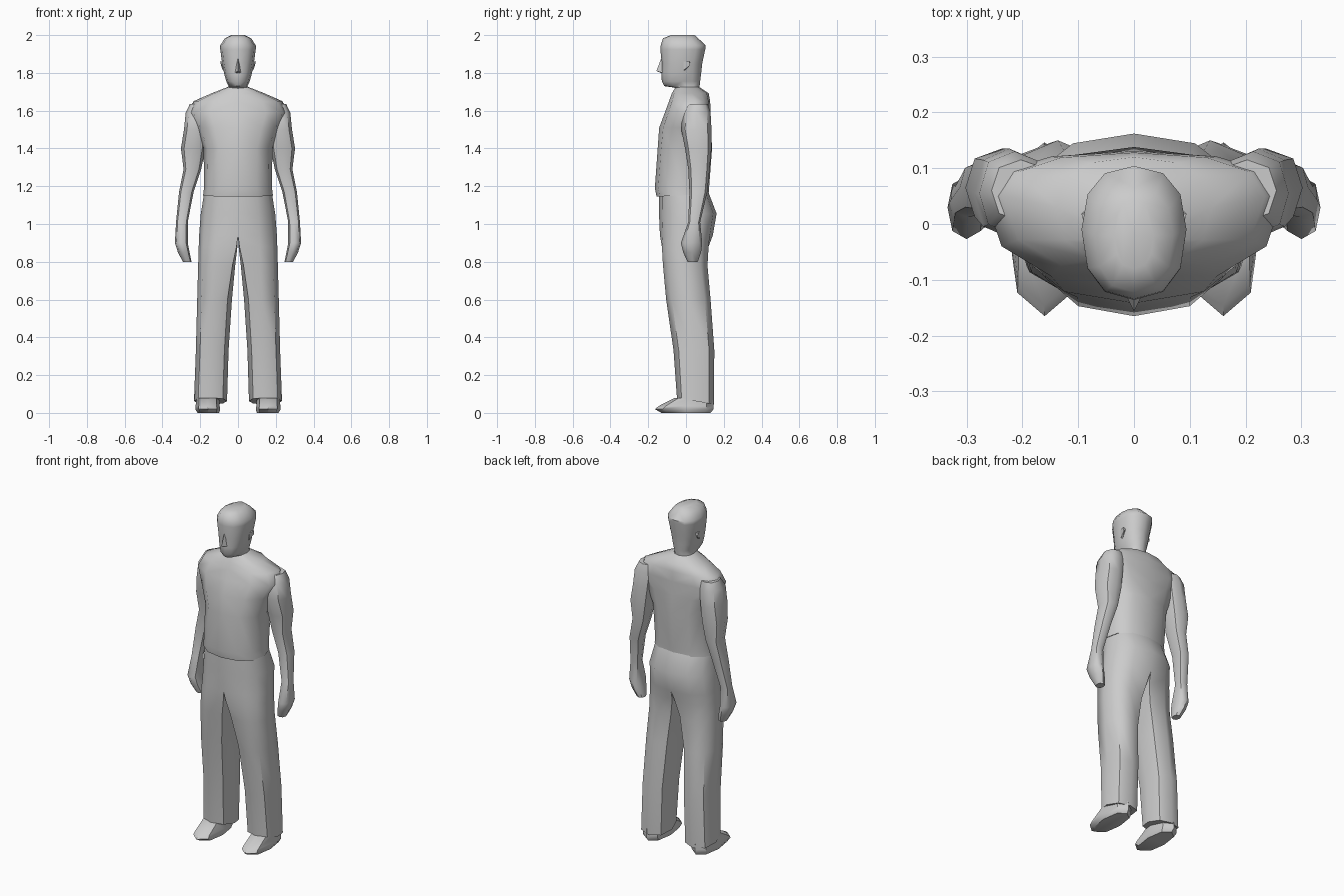
import bpy, bmesh, math
from mathutils import Vector

if "Cube" in bpy.data.objects:
    bpy.data.objects.remove(bpy.data.objects["Cube"])


def ring(x0, x1, y0, y1, z, ym=None, c=1.0, tilt=0.0, p=0.85):
    """Eight-point section. c=0: half section against x0, c=1: full octagon."""
    ym = (y0 + y1) / 2 if ym is None else ym
    spread = math.radians(90 + 45 * c)
    pts = []
    for i in range(7):
        a = (i / 3 - 1) * spread
        co, si = math.cos(a), math.sin(a)
        co = math.copysign(abs(co) ** p if abs(co) > 1e-6 else 0, co)
        si = math.copysign(abs(si) ** p if abs(si) > 1e-6 else 0, si)
        x = x0 + (x1 - x0) * (co + c) / (1 + c)
        y = ym + si * ((y1 - ym) if si > 0 else (ym - y0))
        pts.append(Vector((x, y, z + tilt * (y - y0))))
    pts.append(Vector((x0, ym, z + tilt * (ym - y0))))
    return pts


def finish(name, bm, angle):
    bmesh.ops.recalc_face_normals(bm, faces=bm.faces)
    mesh = bpy.data.meshes.new(name)
    bm.to_mesh(mesh)
    bm.free()
    ob = bpy.data.objects.new(name, mesh)
    bpy.context.collection.objects.link(ob)
    m = ob.modifiers.new("Mirror", 'MIRROR')
    m.use_clip = True
    bpy.ops.object.select_all(action='DESELECT')
    ob.select_set(True)
    bpy.context.view_layer.objects.active = ob
    bpy.ops.object.shade_smooth_by_angle(angle=math.radians(angle))
    return ob


def loft(name, rings, start=True, end=True, angle=50):
    """Skin the sections, open the mirror plane, and mirror across x."""
    bm = bmesh.new()
    vs = [[bm.verts.new(q) for q in r] for r in rings]
    n = len(vs[0])
    for a, b in zip(vs, vs[1:]):
        for i in range(n):
            j = (i + 1) % n
            bm.faces.new((a[i], a[j], b[j], b[i]))
    if start:
        bm.faces.new(vs[0])
    if end:
        bm.faces.new(vs[-1])
    bmesh.ops.recalc_face_normals(bm, faces=bm.faces)
    seam = [f for f in bm.faces if all(abs(v.co.x) < 1e-4 for v in f.verts)]
    bmesh.ops.delete(bm, geom=seam, context='FACES')
    return finish(name, bm, angle)


def hull(name, pts):
    bm = bmesh.new()
    for q in pts:
        bm.verts.new(q)
    bmesh.ops.convex_hull(bm, input=bm.verts)
    return finish(name, bm, 40)


def half(x1, y0, y1, z, ym=None, tilt=0.0):
    return ring(0, x1, y0, y1, z, ym, 0.0, tilt)


# head and neck
loft("head", [
    half(.053, -.055, .07, 1.70),
    half(.054, -.06, .07, 1.722),
    half(.050, -.115, .072, 1.73, 0),
    half(.062, -.128, .075, 1.755, -.02),
    half(.073, -.130, .080, 1.795, -.02),
    half(.084, -.128, .086, 1.85, -.02),
    half(.094, -.136, .102, 1.925, -.01),
    half(.094, -.134, .104, 1.945, -.01),
    half(.070, -.122, .065, 1.983, -.02),
    half(.035, -.080, .045, 2.0, -.02)], start=False)

# nose and ears
hull("nose", [(0, -.157, 1.81), (0, -.13, 1.88), (.018, -.12, 1.80),
              (-.018, -.12, 1.80), (0, -.12, 1.795)])
hull("ear", [(.07, -.01, 1.81), (.07, .02, 1.86), (.082, -.012, 1.815),
             (.094, .018, 1.862), (.09, .022, 1.84), (.086, -.012, 1.86)])

# shirt body
loft("shirt", [
    half(.055, -.055, .07, 1.725),
    half(.14, -.075, .12, 1.692, .03),
    half(.235, -.09, .128, 1.65, .05),
    half(.268, -.112, .13, 1.59, .05),
    half(.225, -.142, .132, 1.51, .04),
    half(.182, -.15, .138, 1.40, .01),
    half(.18, -.165, .122, 1.19, -.01),
    half(.185, -.156, .12, 1.145, -.01, .05),
    half(.17, -.135, .105, 1.147, -.01, .05)], start=False, end=False)

# arm with sleeve and hand
loft("arm", [
    ring(.15, .255, .005, .115, 1.635),
    ring(.15, .277, -.02, .13, 1.59),
    ring(.16, .286, -.025, .135, 1.50),
    ring(.172, .302, -.005, .135, 1.40),
    ring(.195, .288, .012, .125, 1.29),
    ring(.235, .312, .018, .113, 1.17),
    ring(.266, .328, .012, .075, 1.01),
    ring(.266, .334, -.027, .086, .90),
    ring(.256, .318, -.015, .08, .85),
    ring(.246, .292, .008, .062, .80)])

# trousers, joined above the crotch
loft("trousers", [
    half(.178, -.142, .118, 1.17),
    half(.197, -.143, .162, 1.055),
    half(.206, -.138, .142, .94),
    ring(.003, .208, -.133, .125, .88, c=.4),
    ring(.015, .211, -.123, .115, .78, c=.7),
    ring(.032, .216, -.105, .13, .60),
    ring(.050, .223, -.066, .15, .33),
    ring(.058, .233, -.048, .147, .08, tilt=-.18)], start=False)

# shoes
loft("shoe", [
    ring(.10, .215, -.13, .13, 0, .0),
    ring(.094, .226, -.165, .146, .02, .0),
    ring(.097, .224, -.145, .146, .036, .0),
    ring(.10, .222, -.06, .14, .08, .03)], angle=40)
